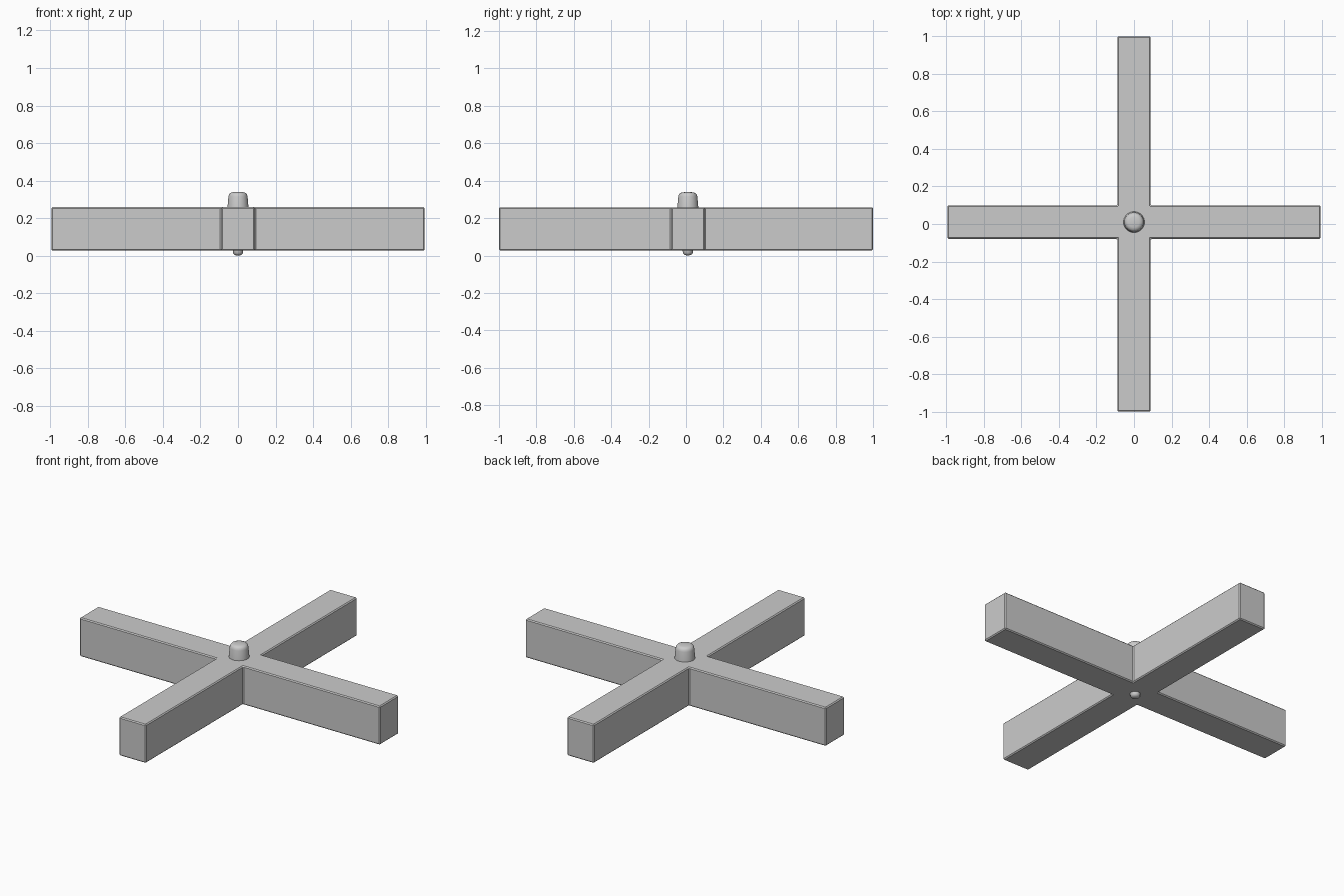
import bpy, bmesh, math

if "Cube" in bpy.data.objects:
    bpy.data.objects.remove(bpy.data.objects["Cube"])

CY = 0.01            # crossing point sits slightly behind centre
HW = 0.089           # half width of each arm
Z0, Z1 = 0.027, 0.258


def finish(bm, name):
    bmesh.ops.recalc_face_normals(bm, faces=bm.faces)
    mesh = bpy.data.meshes.new(name)
    bm.to_mesh(mesh)
    bm.free()
    ob = bpy.data.objects.new(name, mesh)
    bpy.context.collection.objects.link(ob)
    bpy.context.view_layer.objects.active = ob
    ob.select_set(True)
    return ob


def lathe(name, profile, steps=32):
    bm = bmesh.new()
    vs = [bm.verts.new((r, CY, z)) for r, z in profile]
    es = [bm.edges.new(p) for p in zip(vs, vs[1:])]
    bmesh.ops.spin(bm, geom=vs + es, cent=(0, CY, 0), axis=(0, 0, 1),
                   angle=math.tau, steps=steps)
    bmesh.ops.remove_doubles(bm, verts=bm.verts, dist=1e-5)
    ob = finish(bm, name)
    bpy.ops.object.shade_smooth_by_angle(angle=math.radians(40))
    ob.select_set(False)
    return ob


# Cross-shaped base, one outline extruded upwards
L = 0.995
outline = [(HW, CY - HW), (L, CY - HW), (L, CY + HW), (HW, CY + HW),
           (HW, 1), (-HW, 1), (-HW, CY + HW), (-L, CY + HW),
           (-L, CY - HW), (-HW, CY - HW), (-HW, -1), (HW, -1)]
bm = bmesh.new()
face = bm.faces.new([bm.verts.new((x, y, Z0)) for x, y in outline])
ext = bmesh.ops.extrude_face_region(bm, geom=[face])
bmesh.ops.translate(bm, vec=(0, 0, Z1 - Z0),
                    verts=[v for v in ext['geom'] if isinstance(v, bmesh.types.BMVert)])
base = finish(bm, "cross_base")
bevel = base.modifiers.new("edge_bevel", 'BEVEL')
bevel.width = 0.006
bevel.segments = 1
base.select_set(False)

# Tapered knob with rounded rim on top
lathe("top_knob", [(0, 0.24), (0.057, 0.24), (0.056, Z1), (0.051, 0.315),
                   (0.048, 0.326), (0.041, 0.334), (0.028, 0.338), (0, 0.339)])

# Small rounded pivot underneath
lathe("bottom_pivot", [(0, 0.04), (0.029, 0.04), (0.028, Z0), (0.026, 0.013),
                       (0.021, 0.006), (0.013, 0.002), (0, 0)])
